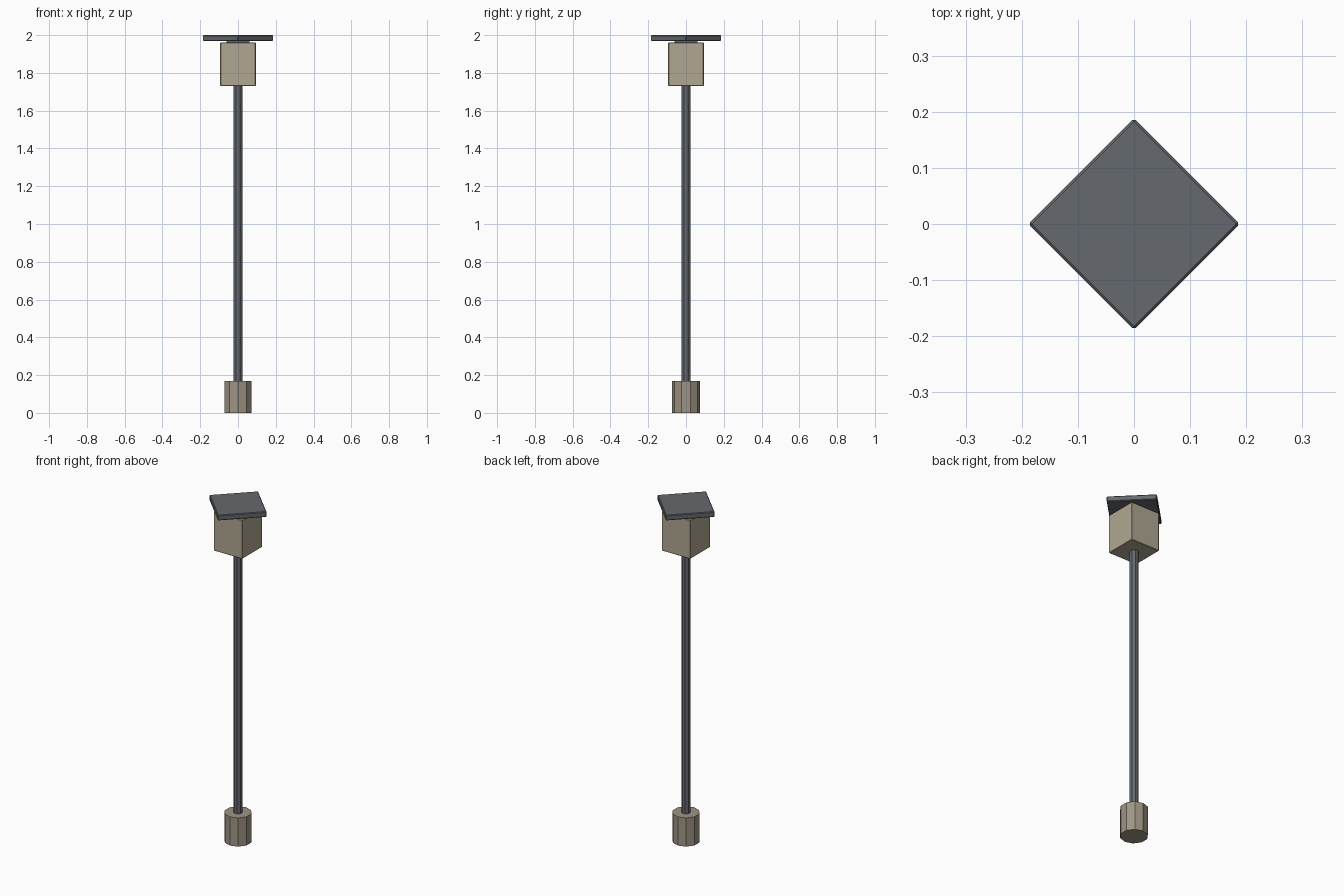
import bpy
from math import pi

if "Cube" in bpy.data.objects:
    bpy.data.objects.remove(bpy.data.objects["Cube"])


def material(name, rgb):
    m = bpy.data.materials.new(name)
    m.diffuse_color = (*rgb, 1)
    m.use_nodes = True
    m.node_tree.nodes["Principled BSDF"].inputs["Base Color"].default_value = m.diffuse_color
    return m


stone = material("warm_stone", (0.34, 0.30, 0.23))
panel = material("warm_panel", (0.44, 0.39, 0.29))
metal = material("dark_metal", (0.13, 0.14, 0.155))


def finish(name, mat, bevel=0):
    ob = bpy.context.object
    ob.name = name
    ob.data.materials.append(mat)
    bpy.ops.object.transform_apply(location=False, rotation=True, scale=True)
    if bevel:
        mod = ob.modifiers.new("edge", 'BEVEL')
        mod.width = bevel
        mod.segments = 1
    return ob


def prism(name, sides, r, z0, z1, mat, turn=0):
    bpy.ops.mesh.primitive_cylinder_add(vertices=sides, radius=r, depth=z1 - z0,
                                        location=(0, 0, (z0 + z1) / 2),
                                        rotation=(0, 0, turn))
    return finish(name, mat)


def box(name, width, z0, z1, mat, turn=0, bevel=0):
    bpy.ops.mesh.primitive_cube_add(size=1, location=(0, 0, (z0 + z1) / 2),
                                    rotation=(0, 0, turn))
    bpy.context.object.scale = (width, width, z1 - z0)
    return finish(name, mat, bevel)


# Ten-sided foot with a corner on the y axis
prism("base", 10, 0.075, 0, 0.17, stone)
# Slim octagonal post
prism("post", 8, 0.025, 0.165, 1.74, metal, pi / 8)
# Lamp housing and its short neck
box("lamp_housing", 0.188, 1.73, 1.96, panel, bevel=0.003)
box("neck", 0.12, 1.955, 1.975, metal)
# Diamond-set cap with clipped corners
box("cap", 0.266, 1.968, 2.0, metal, pi / 4, 0.004)
